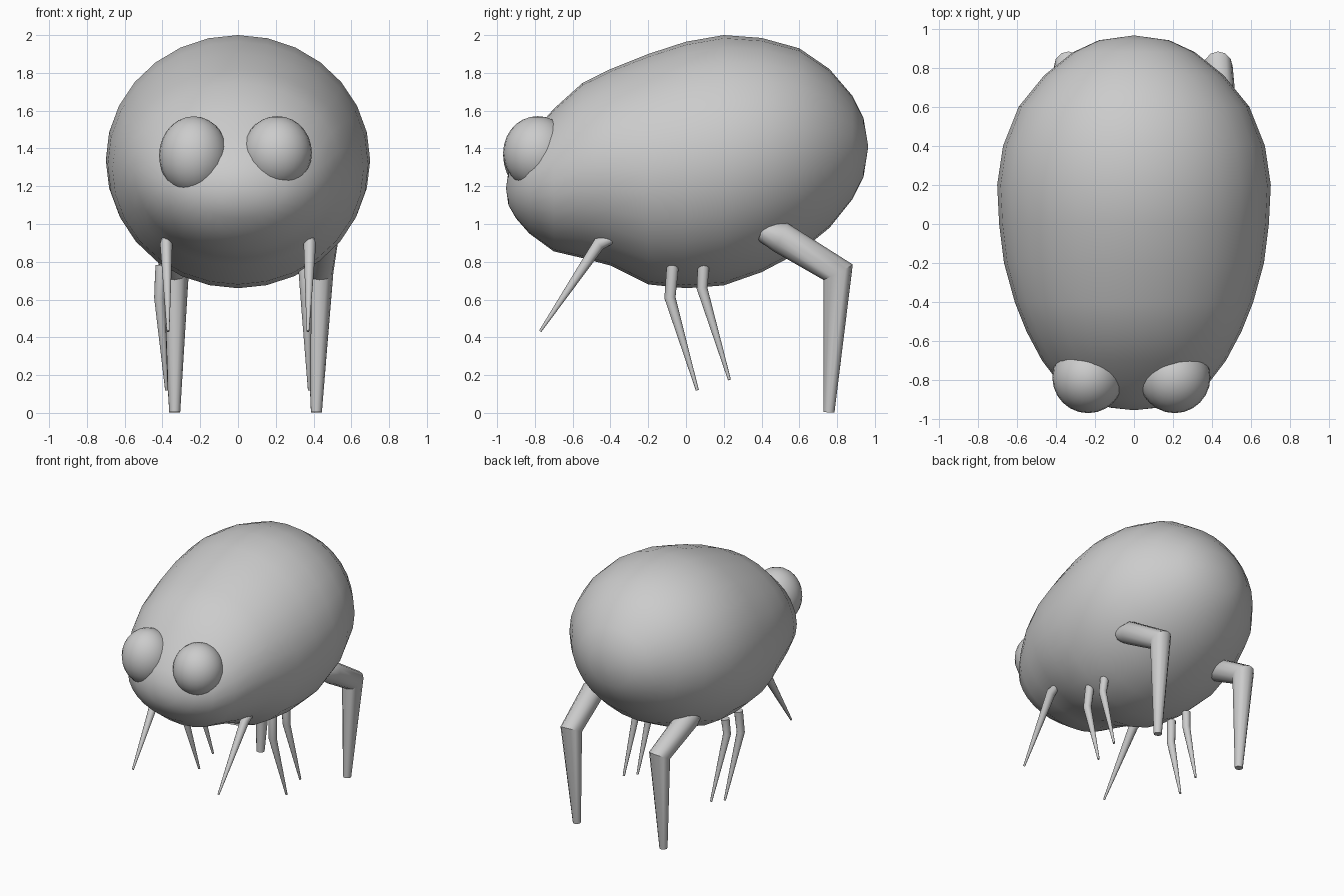
import bpy, bmesh, math
from mathutils import Vector

if "Cube" in bpy.data.objects:
    bpy.data.objects.remove(bpy.data.objects["Cube"])


def finish(name, bm, angle=60):
    bmesh.ops.recalc_face_normals(bm, faces=bm.faces[:])
    me = bpy.data.meshes.new(name)
    bm.to_mesh(me)
    bm.free()
    ob = bpy.data.objects.new(name, me)
    bpy.context.collection.objects.link(ob)
    bpy.ops.object.select_all(action='DESELECT')
    ob.select_set(True)
    bpy.context.view_layer.objects.active = ob
    bpy.ops.object.shade_smooth_by_angle(angle=math.radians(angle))
    return ob


def bridge(bm, rings):
    for a, b in zip(rings, rings[1:]):
        n = len(a)
        for i in range(n):
            bm.faces.new((a[i], a[(i + 1) % n], b[(i + 1) % n], b[i]))


def fan(bm, ring, point):
    p = bm.verts.new(point)
    for i in range(len(ring)):
        bm.faces.new((ring[i], ring[(i + 1) % len(ring)], p))


# Body: sections from head to tail (y, bottom z, top z, half width)
sections = [
    (-0.94, 1.10, 1.28, .12), (-0.90, 1.03, 1.36, .25), (-0.83, .95, 1.46, .37),
    (-0.70, .855, 1.61, .47), (-0.55, .82, 1.745, .55), (-0.40, .78, 1.82, .61),
    (-0.20, .68, 1.90, .665), (0.0, .66, 1.965, .69), (0.20, .675, 2.0, .70),
    (0.40, .745, 1.985, .67), (0.60, .85, 1.93, .59), (0.76, .98, 1.82, .46),
    (0.88, 1.13, 1.68, .31), (0.94, 1.25, 1.56, .18)]
bm = bmesh.new()
rings = []
N = 28
for y, bot, top, hw in sections:
    zc, hh = (bot + top) / 2, (top - bot) / 2
    rings.append([bm.verts.new((hw * math.cos(2 * math.pi * i / N), y,
                                zc + hh * math.sin(2 * math.pi * i / N)))
                  for i in range(N)])
bridge(bm, rings)
fan(bm, rings[0], (0, -0.953, 1.19))
fan(bm, rings[-1], (0, 0.965, 1.41))
finish("body", bm)

# Eyes
for name, x, z, rz in (("eye_left", -0.235, 1.362, .208), ("eye_right", 0.208, 1.378, .193)):
    bm = bmesh.new()
    bmesh.ops.create_uvsphere(bm, u_segments=24, v_segments=14, radius=1)
    for v in bm.verts:
        v.co = Vector((x + v.co.x * .183, -0.785 + v.co.y * .183, z + v.co.z * rz))
    finish(name, bm)


# Legs: tapered tubes with a mitred knee
def leg(name, pts, radii, sides=12):
    pts = [Vector(p) for p in pts]
    bm = bmesh.new()
    rings = []
    for k, (p, r) in enumerate(zip(pts, radii)):
        d_in = (p - pts[k - 1]).normalized() if k else (pts[1] - p).normalized()
        d_out = (pts[k + 1] - p).normalized() if k + 1 < len(pts) else d_in
        t = (d_in + d_out).normalized()
        u = Vector((1, 0, 0))
        u = (u - t * u.dot(t)).normalized()
        w = t.cross(u)
        stretch = 1 / max(d_in.dot(t), .5)
        rings.append([bm.verts.new(p + r * (u * math.cos(a) + w * stretch * math.sin(a)))
                      for a in (2 * math.pi * i / sides for i in range(sides))])
    bridge(bm, rings)
    bm.faces.new(rings[0])
    bm.faces.new(rings[-1])
    finish(name, bm, 35)


for side, s, hind, mid in (("left", -1, (.37, .335, .335), .405), ("right", 1, (.45, .43, .415), .35)):
    leg("hind_leg_" + side,
        [(s * hind[0], .40, .965), (s * hind[0], .50, .93), (s * hind[1], .805, .745), (s * hind[2], .757, 0.003)],
        [.055, .083, .075, .029])
    leg("front_leg_" + side,
        [(s * .38, -.36, .935), (s * .38, -.46, .895), (s * .37, -.772, .432)],
        [.022, .033, .007])
    leg("middle_leg_a_" + side,
        [(s * mid, -.07, .78), (s * (mid + .01), -.085, .61), (s * .378, .06, .12)],
        [.032, .029, .008])
    leg("middle_leg_b_" + side,
        [(s * mid, .093, .78), (s * (mid + .01), .085, .66), (s * .378, .23, .175)],
        [.031, .028, .008])
